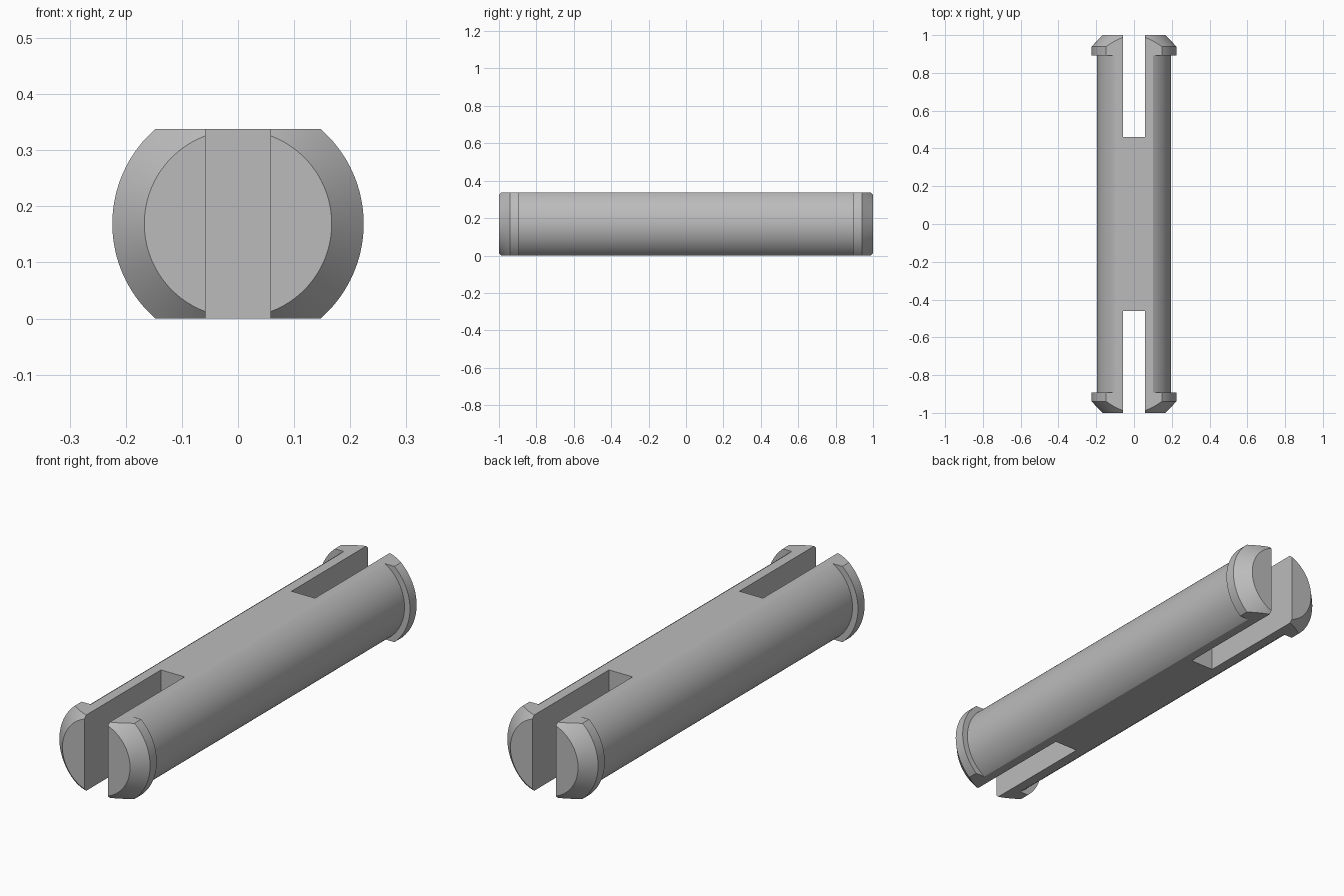
import bpy, bmesh, math
from mathutils import Vector

old = bpy.data.objects.get("Cube")
if old:
    bpy.data.objects.remove(old, do_unlink=True)

HALF_H = 0.169      # half height between the two flats
SLOT_W = 0.116
SLOT_END = 0.46
SEGMENTS = 128

grey = bpy.data.materials.new("plain grey")
grey.use_nodes = True
colour = (0.5, 0.5, 0.5, 1)
grey.diffuse_color = colour
grey.node_tree.nodes["Principled BSDF"].inputs["Base Color"].default_value = colour


def add_object(name, bm):
    mesh = bpy.data.meshes.new(name)
    bm.to_mesh(mesh)
    bm.free()
    mesh.materials.append(grey)
    obj = bpy.data.objects.new(name, mesh)
    bpy.context.collection.objects.link(obj)
    return obj


def box(name, size, centre):
    bm = bmesh.new()
    bmesh.ops.create_cube(bm, size=1)
    bmesh.ops.scale(bm, vec=size, verts=bm.verts)
    bmesh.ops.translate(bm, vec=centre, verts=bm.verts)
    return add_object(name, bm)


# Round pin with a chamfered collar at each end: (radius, y)
half = [(0.197, 0.893), (0.224, 0.893), (0.224, 0.94), (0.167, 1.0)]
profile = [(r, -y) for r, y in reversed(half)] + half
bm = bmesh.new()
rings = []
for r, y in profile:
    ring = []
    for i in range(SEGMENTS):
        a = math.tau * (i + 0.5) / SEGMENTS
        ring.append(bm.verts.new((r * math.cos(a), y, HALF_H + r * math.sin(a))))
    rings.append(ring)
for a, b in zip(rings, rings[1:]):
    for i in range(SEGMENTS):
        j = (i + 1) % SEGMENTS
        bm.faces.new((a[i], a[j], b[j], b[i]))
bm.faces.new(rings[0])
bm.faces.new(rings[-1])
bmesh.ops.recalc_face_normals(bm, faces=bm.faces)
pin = add_object("slotted_pin", bm)

# Flats on top and bottom, and an open slot in each end
flats = box("flats_cutter", (1, 3, 2 * HALF_H), (0, 0, HALF_H))
cutters = [(flats, 'INTERSECT')]
for side, name in ((-1, "front_slot_cutter"), (1, "back_slot_cutter")):
    slot = box(name, (SLOT_W, 1, 1), (0, side * (SLOT_END + 0.5), HALF_H))
    cutters.append((slot, 'DIFFERENCE'))

bpy.ops.object.select_all(action='DESELECT')
bpy.context.view_layer.objects.active = pin
pin.select_set(True)
for cutter, operation in cutters:
    cutter.hide_render = True
    mod = pin.modifiers.new(cutter.name, 'BOOLEAN')
    mod.operation = operation
    mod.solver = 'EXACT'
    mod.object = cutter
    bpy.ops.object.modifier_apply(modifier=mod.name)
    bpy.data.objects.remove(cutter, do_unlink=True)

# Smooth round surfaces with sharp edges kept
bpy.ops.object.shade_smooth_by_angle(angle=math.radians(20))
